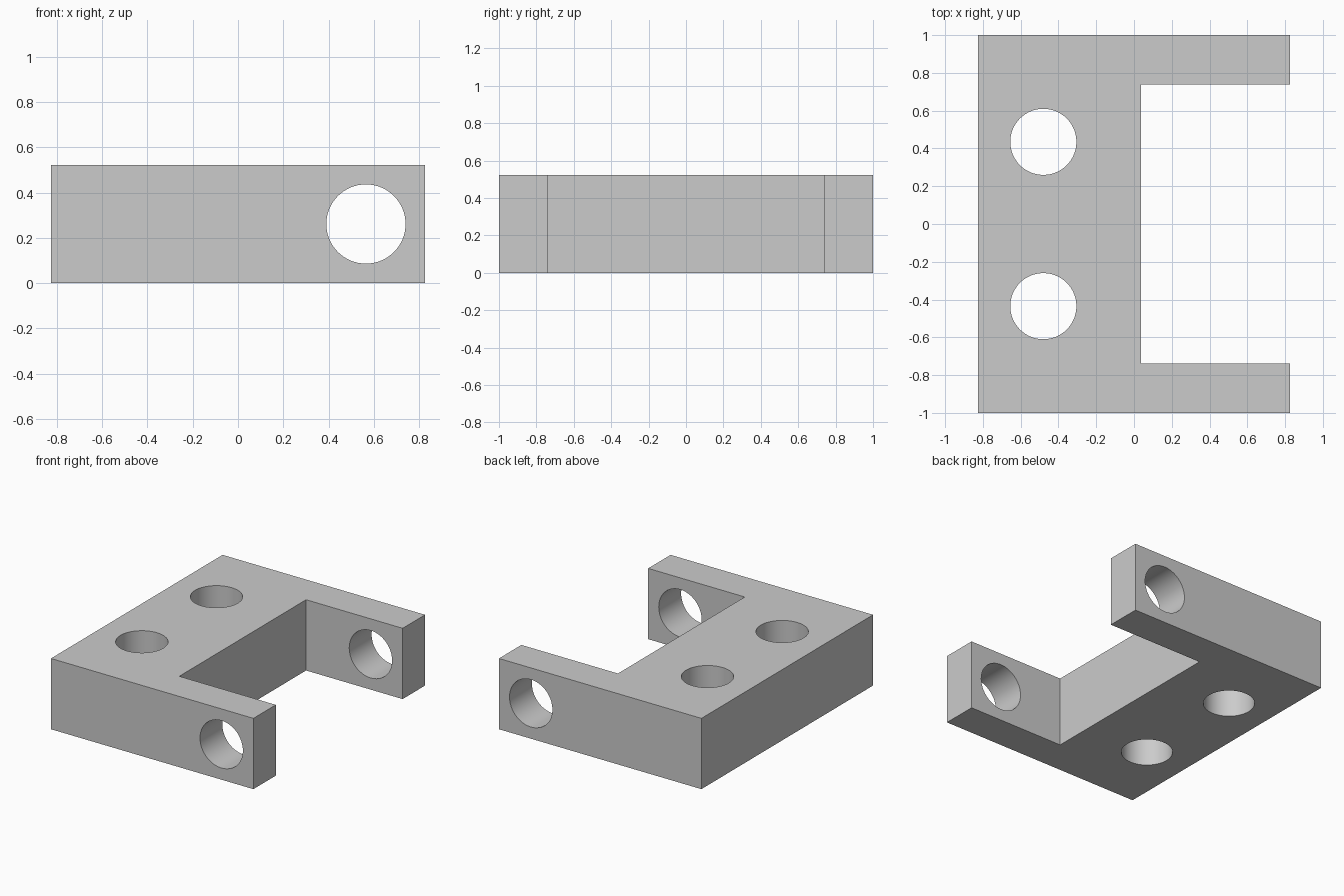
import bpy
import bmesh
import math

old = bpy.data.objects.get("Cube")
if old:
    bpy.data.objects.remove(old, do_unlink=True)

HALF_X, HALF_Y, HEIGHT = 0.826, 1.0, 0.522
NOTCH_X, ARM_Y = 0.038, 0.739
RADIUS = 0.175

grey = bpy.data.materials.new("light grey")
grey.use_nodes = True
colour = (0.6, 0.6, 0.6, 1)
grey.diffuse_color = colour
grey.node_tree.nodes["Principled BSDF"].inputs["Base Color"].default_value = colour

# U-shaped outline extruded upward
outline = [(-HALF_X, -HALF_Y), (HALF_X, -HALF_Y), (HALF_X, -ARM_Y), (NOTCH_X, -ARM_Y),
           (NOTCH_X, ARM_Y), (HALF_X, ARM_Y), (HALF_X, HALF_Y), (-HALF_X, HALF_Y)]
bm = bmesh.new()
base = bm.faces.new([bm.verts.new((x, y, 0)) for x, y in outline])
top = bmesh.ops.extrude_face_region(bm, geom=[base])["geom"]
bmesh.ops.translate(bm, vec=(0, 0, HEIGHT),
                    verts=[v for v in top if isinstance(v, bmesh.types.BMVert)])
bmesh.ops.recalc_face_normals(bm, faces=bm.faces)
mesh = bpy.data.meshes.new("bracket")
bm.to_mesh(mesh)
bm.free()
mesh.materials.append(grey)
bracket = bpy.data.objects.new("bracket", mesh)
bpy.context.collection.objects.link(bracket)


def drill(name, location, depth, rotation=(0, 0, 0)):
    """Cut a round through-hole in the bracket."""
    bpy.ops.mesh.primitive_cylinder_add(vertices=64, radius=RADIUS, depth=depth,
                                        location=location, rotation=rotation)
    cutter = bpy.context.object
    cutter.name = name
    cutter.hide_render = True
    cutter.data.materials.append(grey)
    mod = bracket.modifiers.new(name, 'BOOLEAN')
    mod.operation = 'DIFFERENCE'
    mod.solver = 'EXACT'
    mod.object = cutter
    bpy.context.view_layer.objects.active = bracket
    bpy.ops.object.modifier_apply(modifier=name)
    bpy.data.objects.remove(cutter, do_unlink=True)


# Two vertical mounting holes and one pin hole through both arms
for side in (-1, 1):
    drill("mounting_hole", (-0.48, side * 0.435, HEIGHT / 2), 1)
drill("pin_hole", (0.565, 0, HEIGHT / 2), 3, (math.pi / 2, 0, 0))

bpy.ops.object.select_all(action='DESELECT')
bracket.select_set(True)
bpy.context.view_layer.objects.active = bracket
bpy.ops.object.shade_smooth_by_angle(angle=math.radians(30))
